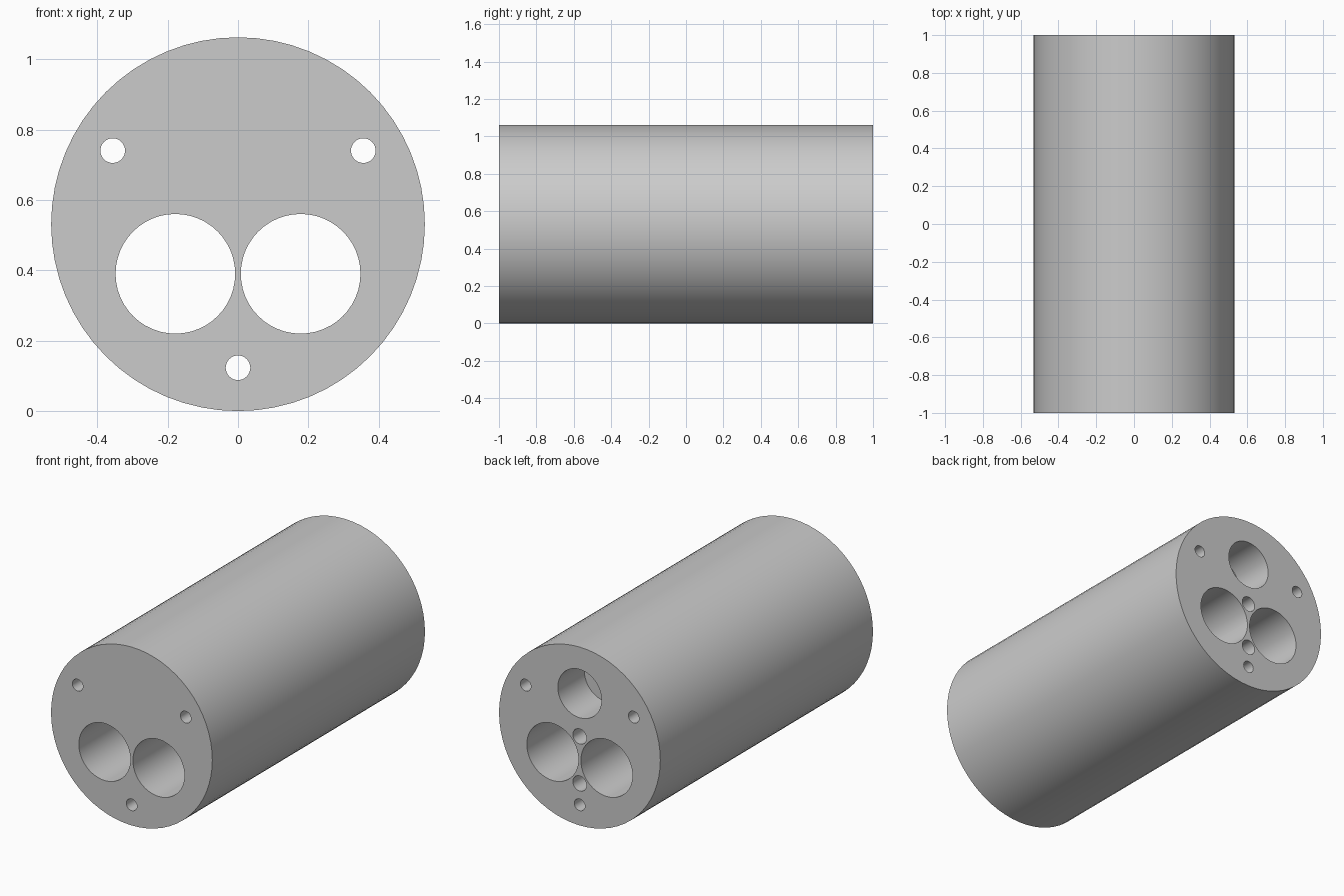
import bpy
import math

cube = bpy.data.objects.get("Cube")
if cube:
    bpy.data.objects.remove(cube, do_unlink=True)

RADIUS = 0.531
LENGTH = 2.0
BACK = LENGTH / 2

grey = bpy.data.materials.new("plain grey")
grey.use_nodes = True
COLOUR = (0.6, 0.6, 0.6, 1)
grey.diffuse_color = COLOUR
grey.node_tree.nodes["Principled BSDF"].inputs["Base Color"].default_value = COLOUR


def rod(name, x, z, radius, y_from, y_to, sides):
    """Cylinder lying along y."""
    bpy.ops.mesh.primitive_cylinder_add(
        vertices=sides, radius=radius, depth=y_to - y_from,
        location=(x, (y_from + y_to) / 2, z), rotation=(math.pi / 2, 0, 0))
    obj = bpy.context.object
    obj.name = name
    obj.data.materials.append(grey)
    return obj


def drill(body, x, z, radius, depth=None, sides=48):
    """Bore from the back face; goes right through when no depth is given."""
    start = -BACK - 0.1 if depth is None else BACK - depth
    cutter = rod("bore_cutter", x, z, radius, start, BACK + 0.1, sides)
    cutter.hide_render = True
    cut = body.modifiers.new("bore", "BOOLEAN")
    cut.operation = "DIFFERENCE"
    cut.solver = "EXACT"
    cut.object = cutter
    bpy.context.view_layer.objects.active = body
    bpy.ops.object.modifier_apply(modifier=cut.name)
    bpy.data.objects.remove(cutter, do_unlink=True)


# Solid cylinder body
body = rod("cylinder_body", 0, RADIUS, RADIUS, -BACK, BACK, 64)

# Through bores: paired large ones, paired upper screw holes, lower screw hole
for side in (-1, 1):
    drill(body, side * 0.178, 0.39, 0.17)
    drill(body, side * 0.356, 0.74, 0.035, sides=32)
drill(body, 0, 0.123, 0.035, sides=32)

# Blind bores in the back face
drill(body, 0, 0.785, 0.144, depth=0.25)
for z in (0.53, 0.25):
    drill(body, 0, z, 0.045, depth=0.25, sides=32)

# Smooth walls with sharp rims
bpy.ops.object.select_all(action="DESELECT")
body.select_set(True)
bpy.context.view_layer.objects.active = body
bpy.ops.object.shade_smooth_by_angle(angle=math.radians(30))
